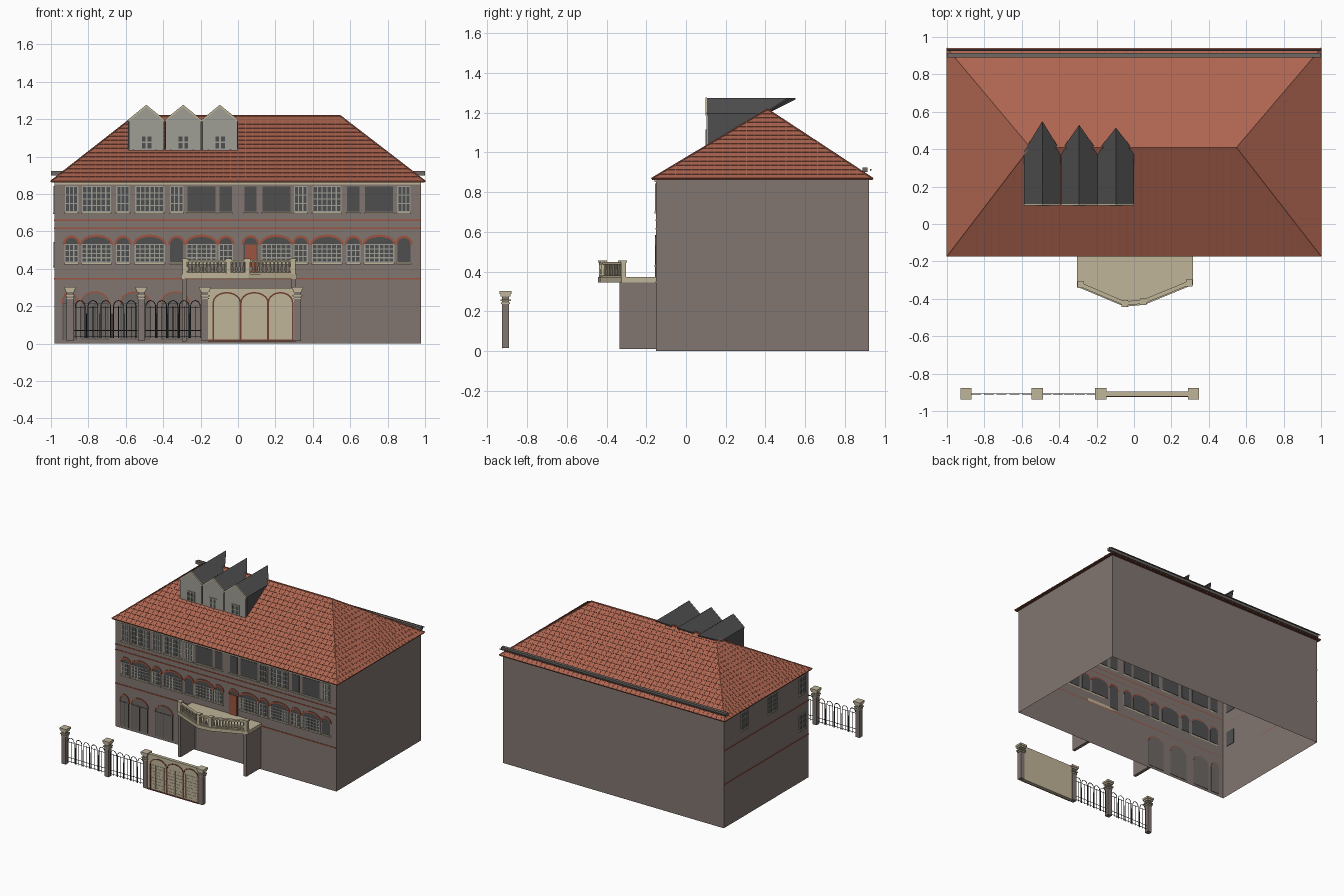
import bpy, bmesh, math
from mathutils import Vector as V, Matrix

if "Cube" in bpy.data.objects:
    bpy.data.objects.remove(bpy.data.objects["Cube"])

def material(name, *rgb):
    m = bpy.data.materials.new(name)
    col = [(c / 255 / 12.92 if c < 11 else ((c / 255 + .055) / 1.055) ** 2.4) for c in rgb] + [1]
    m.use_nodes = True
    m.diffuse_color = col
    m.node_tree.nodes["Principled BSDF"].inputs["Base Color"].default_value = col
    return m

WALL = material("grey brown plaster", 130, 118, 112)
ROOF = material("terracotta tile", 174, 101, 80)
DARK = material("dark red brown", 112, 62, 50)
BRICK = material("red brick", 158, 84, 64)
TAN = material("tan stone", 192, 181, 153)
SLATE = material("dark slate", 79, 79, 79)
PALE = material("pale grey stone", 160, 159, 149)
IRON = material("black iron", 52, 53, 56)
SHUTTER = material("dull grey", 110, 104, 100)

# ---- helpers ----
def finish(bm, name, mat, recalc=True):
    if recalc:
        bmesh.ops.recalc_face_normals(bm, faces=bm.faces)
    me = bpy.data.meshes.new(name)
    bm.to_mesh(me)
    bm.free()
    me.materials.append(mat)
    bpy.context.collection.objects.link(bpy.data.objects.new(name, me))

def prism(bm, pts, vec):
    lo = [bm.verts.new(p) for p in pts]
    hi = [bm.verts.new(V(p) + V(vec)) for p in pts]
    bm.faces.new(lo)
    bm.faces.new(hi[::-1])
    for i in range(len(pts)):
        j = (i + 1) % len(pts)
        bm.faces.new((lo[i], hi[i], hi[j], lo[j]))

def box(bm, x0, x1, y0, y1, z0, z1):
    prism(bm, [(x0, y0, z0), (x1, y0, z0), (x1, y1, z0), (x0, y1, z0)], (0, 0, z1 - z0))

def plate(bm, xz, y0, y1):
    prism(bm, [(x, y0, z) for x, z in xz], (0, y1 - y0, 0))

def rod(bm, a, b, r, sides=5):
    a, b = V(a), V(b)
    rot = (b - a).to_track_quat('Z', 'Y').to_matrix().to_4x4()
    bmesh.ops.create_cone(bm, cap_ends=True, segments=sides, radius1=r, radius2=r,
                          depth=(b - a).length, matrix=Matrix.Translation((a + b) / 2) @ rot)

def beam(bm, a, b, w, z0, z1):
    a, b = V((*a, z0)), V((*b, z0))
    s = (b - a).normalized().cross(V((0, 0, 1))) * w / 2
    prism(bm, [a - s, b - s, b + s, a + s], (0, 0, z1 - z0))

def arc(x, z, rx, rz, n=10):
    return [(x + rx * math.cos(math.pi * i / n), z + rz * math.sin(math.pi * i / n)) for i in range(n + 1)]

# ---- house walls: open shell ----
FRONT, BACK, EAVE = -.15, .92, .865
bm = bmesh.new()
box(bm, -.98, .978, FRONT, BACK, 0, EAVE)
flat = [f for f in bm.faces if len({round(v.co.z, 3) for v in f.verts}) == 1]
bmesh.ops.delete(bm, geom=flat, context='FACES_ONLY')
finish(bm, "house_walls", WALL)

# ---- hipped roof with tile courses ----
Y0, Y1, YR, Z0, Z1 = -.172, .94, .41, .868, 1.216
corners = [V((-1, Y0, Z0)), V((1, Y0, Z0)), V((1, Y1, Z0)), V((-1, Y1, Z0))]
rl, rr = V((-.555, YR, Z1)), V((.548, YR, Z1))
tiles, joints, ridge = bmesh.new(), bmesh.new(), bmesh.new()
for k, (c, d) in enumerate([(rl, rr), (rr, rr), (rr, rl), (rl, rl)]):
    a, b = corners[k], corners[(k + 1) % 4]
    e, length = (b - a).normalized(), (b - a).length
    n = (b - a).cross(c - a).normalized()
    uc, ud = (c - a).dot(e), (d - a).dot(e)
    up = (c - a) - e * uc
    courses = 16
    for i in range(courses):
        t0, t1 = i / courses, (i + 1) / courses
        l, r = a.lerp(c, t0), b.lerp(d, t0)
        lt, rt = a.lerp(c, t1), b.lerp(d, t1)
        top = [rt, lt] if (rt - lt).length > .001 else [lt]
        for face in ([l + n * .003, r + n * .003] + top, [l, r, r + n * .003, l + n * .003]):
            tiles.faces.new([tiles.verts.new(p) for p in face])
    count = round(length / .04)
    for i in range(1, count):
        u = length * i / count
        t = min(1, u / uc, (length - u) / (length - ud))
        p = a + e * u + n * .002
        w = e * .0015
        prism(joints, [p - w, p + w, p + w + up * t, p - w + up * t], n * .002)
    rod(ridge, a, c, .005, 6)
rod(ridge, rl, rr, .006, 6)
finish(tiles, "roof_tiles", ROOF, False)
finish(joints, "roof_tile_joints", ROOF)
finish(ridge, "roof_ridge_tiles", ROOF)
bm = bmesh.new()
box(bm, -.998, .998, Y0 + .002, Y1 - .002, .861, .868)
finish(bm, "roof_eaves", DARK)

# rear gutter rails
bm = bmesh.new()
box(bm, -1, 1, .889, .913, .9, .923)
rod(bm, (-1, .93, .912), (1, .93, .912), .005, 6)
finish(bm, "rear_gutter", SHUTTER)

# ---- dormers ----
wall, side, cover, verge, pane, bars = [bmesh.new() for _ in range(6)]
for x, tip in ((-.49, .55), (-.293, .53), (-.097, .515)):
    h, eave, peak = .098, 1.195, 1.275
    g = h - .004
    plate(wall, [(x - g, 1.03), (x + g, 1.03), (x + g, eave), (x, peak - .008), (x - g, eave)], .102, .116)
    box(side, x - h + .001, x + h - .001, .112, .37, 1.03, eave - .005)
    for s in (-1, 1):
        prism(cover, [(x, .106, peak), (x + s * h, .106, eave), (x + s * h, .39, eave), (x, tip, peak)], (0, 0, -.01))
        plate(verge, [(x, peak + .002), (x, peak - .01), (x + s * h, eave - .01), (x + s * h, eave + .002)], .098, .106)
    box(pane, x - .03, x + .033, .1, .102, 1.035, 1.115)
    for dx in (-.034, -.004, .027):
        box(bars, x + dx, x + dx + .01, .097, .102, 1.035, 1.115)
    for z in (1.035, 1.072, 1.108):
        box(bars, x - .034, x + .037, .097, .102, z, z + .008)
for b, name, mat in ((wall, "dormer_fronts", PALE), (side, "dormer_sides", SLATE), (cover, "dormer_roofs", SLATE),
                     (verge, "dormer_verges", TAN), (pane, "dormer_panes", SLATE), (bars, "dormer_window_bars", PALE)):
    finish(b, name, mat)

# ---- windows ----
def window(p, x, w, z0, z1, rise=0, barred=True, cols=0):
    h = w / 2
    shape = [(x - h, z0), (x + h, z0)] + (arc(x, z1, h, rise) if rise else [(x + h, z1), (x - h, z1)])
    plate(p["glass"], shape, FRONT - .003, FRONT + .003)
    if rise:
        plate(p["arch"], arc(x, z1, h + .012, rise + .013) + arc(x, z1, h, rise)[::-1], FRONT - .007, FRONT)
    if barred:
        cols, rows = cols or (6 if w > .1 else 3), (4 if w > .1 else 3)
        for i in range(cols + 1):
            cx = x - h + w * i / cols
            box(p["frame"], cx - .003, cx + .003, FRONT - .006, FRONT, z0, z1)
        for j in range(rows + 1):
            cz = z0 + (z1 - z0) * j / rows
            box(p["frame"], x - h, x + h, FRONT - .006, FRONT, cz - .003, cz + .003)
    box(p["sill"], x - h - .006, x + h + .006, FRONT - .009, FRONT, z0 - .012, z0 - .003)

def window_set(prefix, specs, matrix=None):
    p = {k: bmesh.new() for k in ("glass", "arch", "frame", "sill")}
    for s in specs:
        window(p, *s)
    for (k, b), mat in zip(p.items(), (SLATE, BRICK, PALE, TAN)):
        if matrix:
            b.transform(matrix)
        finish(b, prefix + "_window_" + k, mat)

narrow = [-.89, -.615, -.328, -.065, .335, .617, .887]
wide = [-.757, -.472, -.195, .205, .475, .755]
dark_middle = (-.328, .887)
dark_upper = (-.195, -.065, .067, .205, .617, .755)
middle = [(x, .07, .435, .53, .035, x not in dark_middle) for x in narrow]
middle += [(x, .155, .435, .53, .04) for x in wide]
upper = [(x, .066, .705, .84, 0, x not in dark_upper) for x in narrow + [.067]]
upper += [(x, .15, .705, .84, 0, x not in dark_upper) for x in wide]
window_set("front", middle + upper)
turn = Matrix.Translation((-.83, 0, 0)) @ Matrix.Rotation(-math.pi / 2, 4, 'Z')
side_specs = [(.07, .08, .705, .84), (-.31, .11, .705, .84), (-.66, .08, .705, .84), (.07, .08, .42, .54)]
window_set("side", [s + (0, True, 2) for s in side_specs], turn)

# balcony doorway, with a red leaf in front of the dark opening
bm = bmesh.new()
plate(bm, [(.03, .37), (.104, .37)] + arc(.067, .53, .037, .037), FRONT - .003, FRONT + .003)
finish(bm, "balcony_doorway", SLATE)
bm = bmesh.new()
box(bm, .038, .098, FRONT - .006, FRONT - .003, .37, .53)
plate(bm, arc(.067, .53, .049, .05) + arc(.067, .53, .037, .037)[::-1], FRONT - .007, FRONT)
finish(bm, "balcony_door", BRICK)

# ground floor arched doors
doors, rims, leaf = bmesh.new(), bmesh.new(), bmesh.new()
for x, h in ((-.9, .036), (-.765, .07), (-.55, .075), (-.335, .072)):
    plate(doors, [(x - h, .02), (x + h, .02)] + arc(x, .215, h, .057), FRONT - .003, FRONT + .003)
    plate(rims, arc(x, .215, h + .008, .065) + arc(x, .215, h, .057)[::-1], FRONT - .007, FRONT)
    for dx in (-h, 0, h):
        box(leaf, x + dx - .002, x + dx + .002, FRONT - .006, FRONT, .02, .215)
    box(leaf, x - h, x + h, FRONT - .006, FRONT, .213, .217)
finish(doors, "ground_floor_doors", SHUTTER)
finish(rims, "ground_floor_arches", BRICK)
finish(leaf, "ground_floor_door_bars", SLATE)

# brick string courses wrap onto the right-hand side, stone cornice above
bm = bmesh.new()
for z in (.342, .612, .655):
    box(bm, -.983, .978, FRONT - .004, FRONT, z, z + .008)
for z in (.342, .612):
    box(bm, -.983, -.98, FRONT, BACK, z, z + .008)
finish(bm, "brick_string_courses", BRICK)
bm = bmesh.new()
box(bm, -.98, .978, FRONT - .008, FRONT, .85, .861)
finish(bm, "front_cornice", TAN)

# ---- balcony ----
bm = bmesh.new()
edge = [(-.285, -.325), (-.05, -.425), (.05, -.415), (.295, -.315)]
deck = [(-.305, -.15), (-.305, -.335), (-.05, -.442), (.055, -.432), (.315, -.325), (.315, -.15)]
prism(bm, [(x, y, .345) for x, y in deck], (0, 0, .027))
for a, b in zip(edge, edge[1:]):
    beam(bm, a, b, .022, .436, .448)
    beam(bm, a, b, .02, .372, .38)
    count = round((V(b) - V(a)).length / .022)
    for i in range(1, count):
        x, y = V(a).lerp(V(b), i / count)
        rod(bm, (x, y, .376), (x, y, .44), .0045, 6)
        rod(bm, (x, y, .388), (x, y, .41), .007, 6)
for x, y in edge:
    box(bm, x - .013, x + .013, y - .013, y + .013, .372, .446)
    box(bm, x - .018, x + .018, y - .018, y + .018, .446, .456)
finish(bm, "balcony", TAN)
bm = bmesh.new()
for x in (-.287, .297):
    box(bm, x - .012, x + .012, -.335, FRONT, .01, .345)
finish(bm, "balcony_support_walls", WALL)

# ---- street fence ----
FY = -.908
posts = (-.898, -.517, -.178, .318)
shaft, caps = bmesh.new(), bmesh.new()
for x in posts:
    box(shaft, x - .018, x + .018, FY - .018, FY + .018, .015, .285)
    for r, z0, z1 in ((.03, .288, .303), (.025, .275, .288), (.026, .252, .26), (.022, .238, .245)):
        box(caps, x - r, x + r, FY - r, FY + r, z0, z1)
finish(shaft, "fence_post_shafts", WALL)
finish(caps, "fence_post_caps", TAN)
bm = bmesh.new()
for a, b in zip(posts[:2], posts[1:3]):
    a, b = a + .02, b - .02
    for z in (.04, .07):
        rod(bm, (a, FY, z), (b, FY, z), .002)
    pitch = (b - a) / 5
    for i in range(5):
        x = a + pitch * (i + .5)
        path = [(x + .026, .03)] + arc(x, .2, .026, .03, 6) + [(x - .026, .03)]
        for p, q in zip(path, path[1:]):
            rod(bm, (p[0], FY, p[1]), (q[0], FY, q[1]), .0025)
        rod(bm, (x, FY, .03), (x, FY, .2), .002)
        rod(bm, (x - .026, FY, .195), (x + .026, FY, .195), .002)
        if i:
            rod(bm, (x - pitch / 2, FY, .03), (x - pitch / 2, FY, .16), .002)
finish(bm, "fence_railings", IRON)

# ---- gate with three arched panels sharing their posts ----
panel, trim = bmesh.new(), bmesh.new()
box(panel, -.16, .3, FY - .013, FY + .013, .015, .297)
GY = FY - .013
for x, h in ((-.06, .076), (.088, .076), (.227, .069)):
    outer, inner = arc(x, .22, h, .056), arc(x, .22, h - .008, .048)
    plate(trim, [(x + h, .02)] + outer + [(x - h, .02), (x - h + .008, .02)] + inner[::-1] + [(x + h - .008, .02)],
          GY - .003, GY)
    for i in range(1, 6):
        cx = x - h + 2 * h * i / 6
        box(panel, cx - .001, cx + .001, GY - .002, GY, .03, .22)
    for i in range(8):
        z = .04 + i * .025
        box(panel, x - h + .008, x + h - .008, GY - .002, GY, z, z + .002)
box(trim, -.16, .3, GY - .003, GY, .012, .022)
finish(panel, "gate_panel", TAN)
finish(trim, "gate_arch_trim", DARK)
